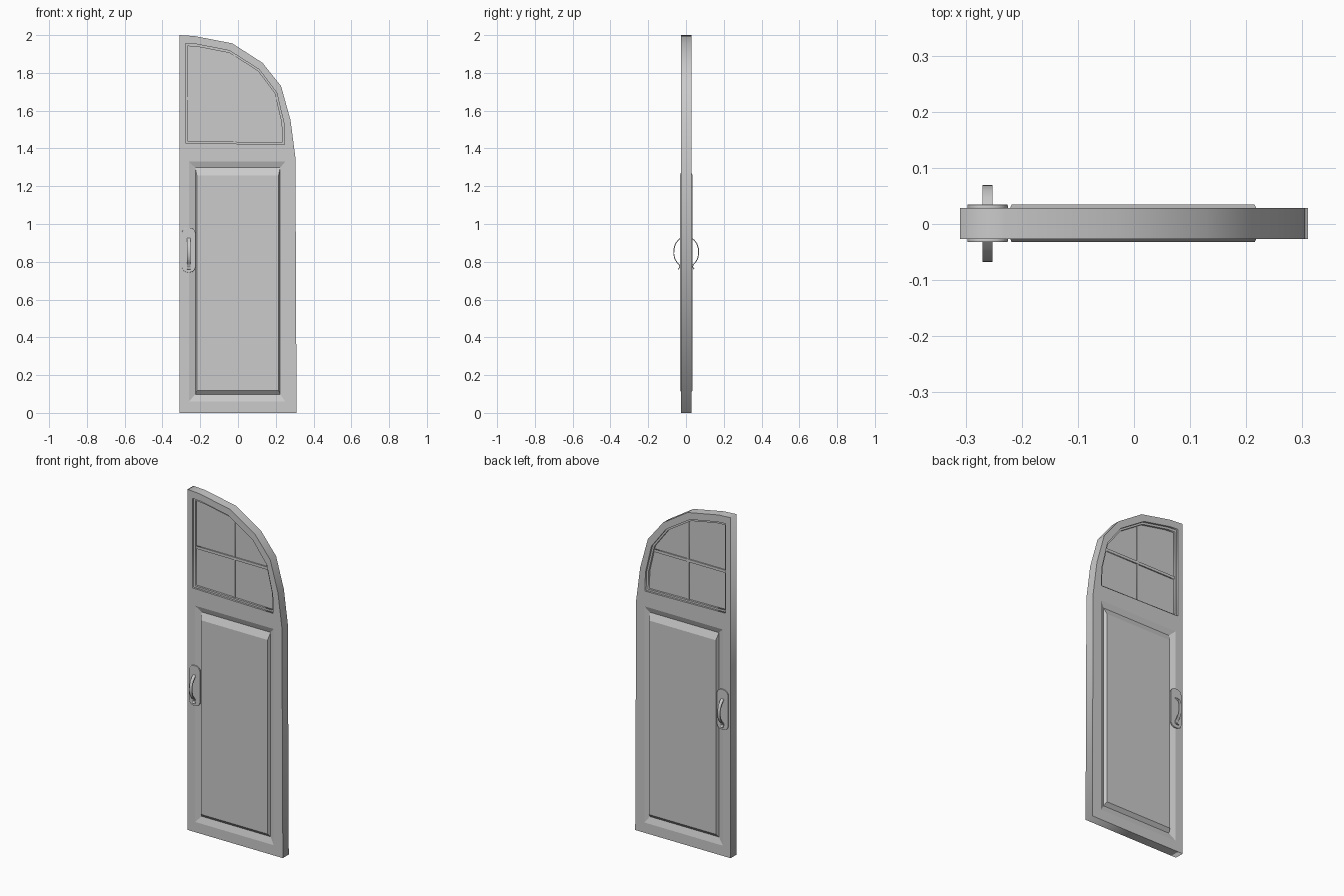
import bpy, bmesh, math
from mathutils import Vector

if "Cube" in bpy.data.objects:
    bpy.data.objects.remove(bpy.data.objects["Cube"])


def plate(name, loops, half, y=0.0, bevel=0.0):
    """Flat slab from closed x-z outlines (later outlines are holes)."""
    cu = bpy.data.curves.new(name, 'CURVE')
    cu.dimensions = '2D'
    cu.fill_mode = 'BOTH'
    cu.extrude = half
    for pts in loops:
        sp = cu.splines.new('POLY')
        sp.points.add(len(pts) - 1)
        for p, (x, z) in zip(sp.points, pts):
            p.co = (x, z, 0, 1)
        sp.use_cyclic_u = True
    ob = bpy.data.objects.new(name, cu)
    bpy.context.collection.objects.link(ob)
    ob.rotation_euler.x = math.pi / 2
    ob.location.y = y
    bpy.ops.object.select_all(action='DESELECT')
    ob.select_set(True)
    bpy.context.view_layer.objects.active = ob
    bpy.ops.object.convert(target='MESH')
    ob = bpy.context.object
    bm = bmesh.new()
    bm.from_mesh(ob.data)
    bmesh.ops.remove_doubles(bm, verts=bm.verts, dist=1e-5)
    bmesh.ops.recalc_face_normals(bm, faces=bm.faces)
    bm.to_mesh(ob.data)
    bm.free()
    if bevel:
        m = ob.modifiers.new('bevel', 'BEVEL')
        m.width = bevel
        m.segments = 2
        m.limit_method = 'ANGLE'
        m.angle_limit = math.radians(50)
    return ob


def loft(name, rings, close=False):
    """Mesh skinned across equal-length rings, capped at both ends."""
    bm = bmesh.new()
    vs = [[bm.verts.new(p) for p in r] for r in rings]
    n = len(vs[0])
    for a, b in zip(vs, vs[1:]):
        for i in range(n):
            j = (i + 1) % n
            bm.faces.new((a[i], a[j], b[j], b[i]))
    bm.faces.new(vs[-1])
    if close:
        bm.faces.new(vs[0][::-1])
    bmesh.ops.recalc_face_normals(bm, faces=bm.faces)
    me = bpy.data.meshes.new(name)
    bm.to_mesh(me)
    bm.free()
    ob = bpy.data.objects.new(name, me)
    bpy.context.collection.objects.link(ob)
    return ob


def rect(x0, x1, z0, z1):
    return [(x0, z0), (x1, z0), (x1, z1), (x0, z1)]


HALF, YC = 0.0275, 0.001
outline = [(-.31, 0), (.31, 0), (.304, 1.35), (.278, 1.55), (.228, 1.73),
           (.13, 1.853), (-.03, 1.956), (-.23, 1.995), (-.31, 2.0)]
window = [(-.278, 1.43), (.247, 1.42), (.244, 1.53), (.205, 1.695),
          (.112, 1.818), (-.045, 1.918), (-.22, 1.952), (-.278, 1.956)]
panel = rect(-.26, .25, .06, 1.33)

# Door slab with window and panel openings
plate('door_frame', [outline, window, panel], HALF, YC)

# Window: inner moulding, glass and glazing bars
cx, cz = -.03, 1.65
inner = [(cx + (x - cx) * .953, cz + (z - cz) * .953) for x, z in window]
plate('window_moulding', [window, inner], 0.016, YC)
plate('window_glass', [window], 0.004, YC)
plate('glazing_bar_horizontal', [rect(-.277, .208, 1.657, 1.673)], 0.011, YC)
plate('glazing_bar_vertical', [rect(-.025, -.013, 1.428, 1.9)], 0.009, YC)

# Raised panel on each face: sloped border, groove, raised field
steps = [(rect(-.26, .25, .06, 1.33), HALF), (rect(-.226, .223, .098, 1.298), .016),
         (rect(-.218, .215, .118, 1.258), .0335)]

# Handle plate outline with rounded corners
hx, hz, w, h, r = -.261, .862, .036, .118, .03
plate_pts = []
for k, (sx, sz) in enumerate([(1, 1), (-1, 1), (-1, -1), (1, -1)]):
    for i in range(5):
        a = math.pi / 2 * (k + i / 4)
        plate_pts.append((hx + sx * (w - r) + r * math.cos(a),
                          hz + sz * (h - r) + r * math.sin(a)))

# Pull path as (distance from centre plane, height)
path = [(.030, .925), (.044, .912), (.057, .895), (.065, .868), (.066, .842),
        (.060, .815), (.048, .796), (.037, .785), (.034, .772), (.042, .760)]

for side, s in (('front', -1), ('back', 1)):
    loft(side + '_panel', [[(x, YC + s * d, z) for x, z in ring] for ring, d in steps])
    plate(side + '_handle_plate', [plate_pts], .004, YC + s * .0295, bevel=.002)
    rings = []
    for i, (d, z) in enumerate(path):
        a, b = Vector(path[max(i - 1, 0)]), Vector(path[min(i + 1, len(path) - 1)])
        t = (b - a).normalized() * .0025
        rings.append([(hx + u * .009, YC + s * (d + v * t.y), z - v * t.x)
                      for u, v in ((-1, -1), (1, -1), (1, 1), (-1, 1))])
    pull = loft(side + '_handle_pull', rings, close=True)
    bpy.ops.object.select_all(action='DESELECT')
    pull.select_set(True)
    bpy.context.view_layer.objects.active = pull
    bpy.ops.object.shade_smooth_by_angle(angle=math.radians(40))
